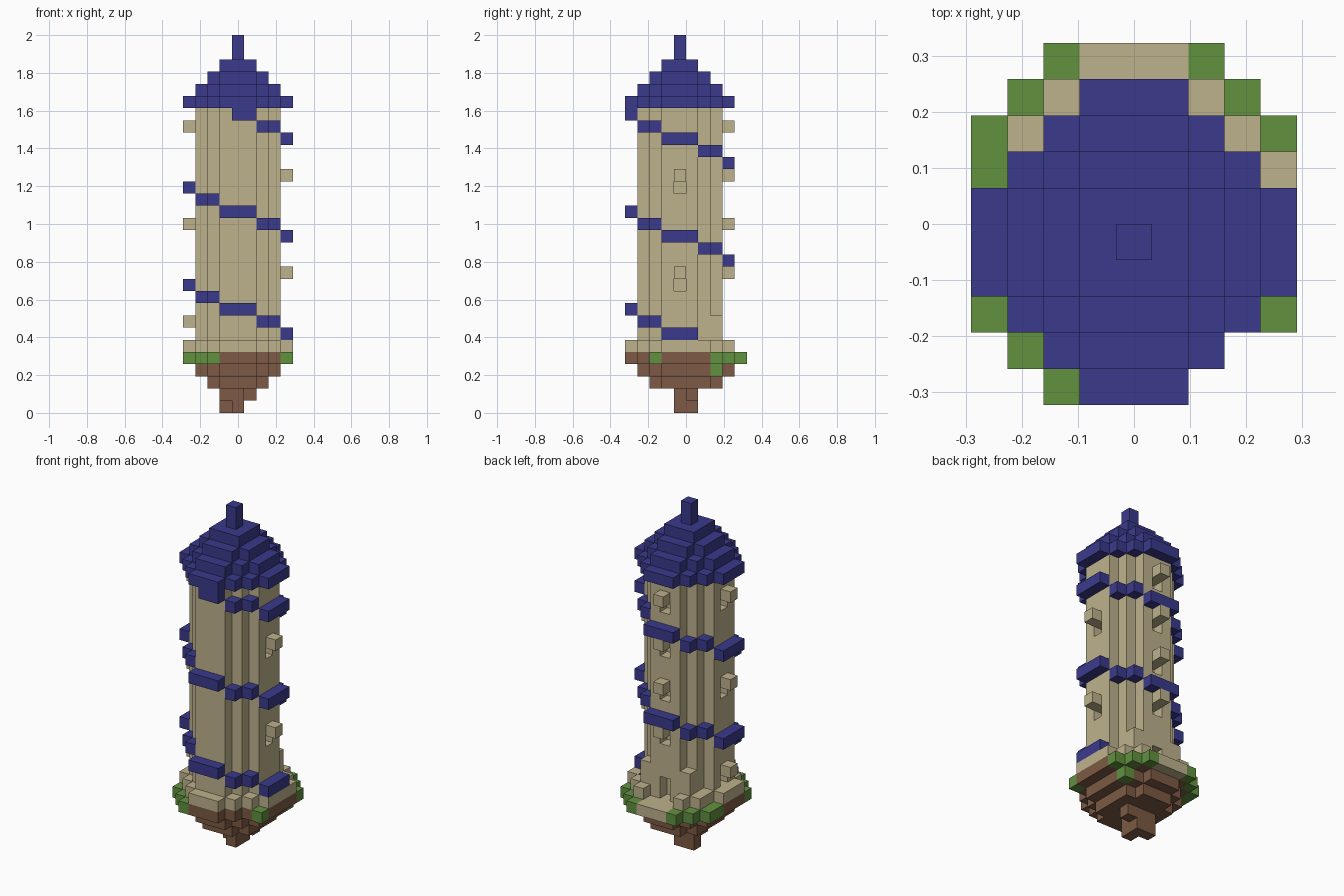
import bpy
import bmesh
from math import atan2, pi
from mathutils import Vector

if "Cube" in bpy.data.objects:
    bpy.data.objects.remove(bpy.data.objects["Cube"], do_unlink=True)

U = 2 / 31  # edge length of one block


def material(name, rgb):
    mat = bpy.data.materials.new(name)
    mat.use_nodes = True
    mat.diffuse_color = (*rgb, 1)
    mat.node_tree.nodes["Principled BSDF"].inputs["Base Color"].default_value = (*rgb, 1)
    return mat


BLUE = material("roof_blue", (0.042, 0.042, 0.262))
TAN = material("sandstone", (0.515, 0.445, 0.262))
GREEN = material("grass_green", (0.122, 0.283, 0.051))
BROWN = material("earth_brown", (0.205, 0.102, 0.058))


def disc(r, cy=0):
    """Blocky octagon of the given radius."""
    span = range(-r, r + 1)
    return {(x, y + cy) for x in span for y in span if abs(x) + abs(y) <= r + 1}


def layer(cells, *levels):
    return {(x, y, k) for x, y in cells for k in levels}


def mirrored(cells):
    return set(cells) | {(-x, y) for x, y in cells}


# Roof: stepped octagons and a spire
roof = set()
for r in range(4, 0, -1):
    roof |= layer(disc(r), 29 - r)
spire = layer({(0, 0)}, 29, 30)

# Spiral stair: one step down per eighth of a turn, starting at the front
ring = disc(4) - disc(3)
stair = set()
for x, y in ring:
    eighth = round((atan2(y, x) + pi / 2) / (pi / 4)) % 8
    stair |= {(x, y, k) for k in range(24 - eighth, 4, -8)}
stair.discard((-1, -4, 24))

# Tower shaft with recessed windows, each under a hood
shaft = layer(disc(3), *range(4, 25))
hoods = set()
for dx, dy, levels in ((1, 0, (11, 19)), (-1, 0, (7, 15, 23)), (0, 1, (11, 15, 19, 23))):
    for k in levels:
        hoods.add((4 * dx, 4 * dy, k))
        shaft.discard((3 * dx, 3 * dy, k - 1))

# Doorway, its side piers and the landing
shaft -= layer({(0, 3)}, 5, 6)
piers = layer(mirrored({(2, 3)}), 6, 7)
porch = {(x, y) for x in (-1, 0, 1) for y in (4, 5)}
landing = layer(porch, 4)

# Low wall around the foot of the tower
wall = (ring | mirrored({(2, 4), (3, 3)}) | {(4, 2)}) - porch
foot_wall = layer(wall, 5) - stair

# Floating island: grass rim over a tapering lump of earth
rim = mirrored({(2, 5), (3, 4), (4, 3), (4, 2), (4, -2)}) - {(4, 2)}
rim |= {(-3, -3), (-2, -4)}
grass = layer(rim, 4) | {(3, 3, 3)}
top_soil = (disc(4) | disc(4, 1) | {(4, 2)}) - rim - porch
earth = layer(top_soil, 4)
for r in (3, 2):
    earth |= layer(disc(r) | disc(r, 1), r)
earth |= layer({(-1, 0), (0, 0), (-1, 1), (0, 1), (1, 1)}, 1)
earth |= layer({(0, 0), (0, 1), (-1, 1)}, 0)
earth -= shaft

PARTS = [
    ("roof", roof, BLUE),
    ("spire", spire, BLUE),
    ("spiral_stair", stair, BLUE),
    ("tower_shaft", shaft, TAN),
    ("window_hoods", hoods, TAN),
    ("door_piers", piers, TAN),
    ("door_landing", landing, TAN),
    ("foot_wall", foot_wall, TAN),
    ("grass_rim", grass, GREEN),
    ("earth_base", earth, BROWN),
]
SOLID = set().union(*(cells for _, cells, _ in PARTS))


def build(name, cells, mat):
    """Mesh of the exposed block faces only."""
    bm = bmesh.new()
    for cell in sorted(cells):
        mid = Vector(cell) + Vector((0, -0.5, 0.5))
        for axis in range(3):
            for sign in (-1, 1):
                n = Vector((0, 0, 0))
                n[axis] = sign
                if tuple(int(c + d) for c, d in zip(cell, n)) in SOLID:
                    continue
                a = Vector((0, 0, 0))
                a[(axis + 1) % 3] = 0.5
                b = n.cross(a)
                corners = (a + b, b - a, -a - b, a - b)
                bm.faces.new([bm.verts.new((mid + n / 2 + c) * U) for c in corners])
    bmesh.ops.remove_doubles(bm, verts=bm.verts[:], dist=U / 100)
    mesh = bpy.data.meshes.new(name)
    bm.to_mesh(mesh)
    bm.free()
    mesh.materials.append(mat)
    bpy.context.collection.objects.link(bpy.data.objects.new(name, mesh))


for part in PARTS:
    build(*part)
